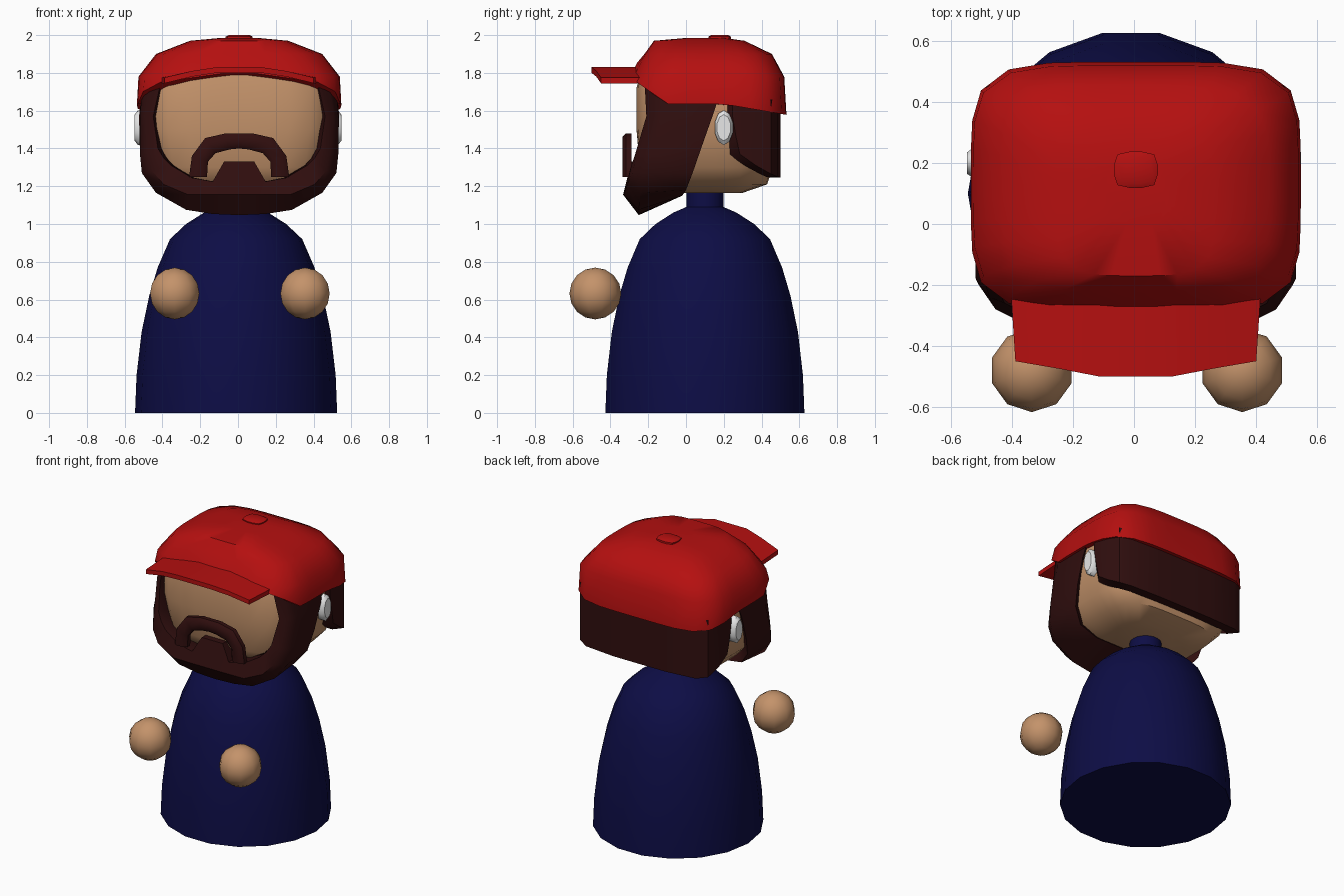
import bpy, bmesh, math
from mathutils import Vector

if "Cube" in bpy.data.objects:
    bpy.data.objects.remove(bpy.data.objects["Cube"])


def material(name, rgb):
    m = bpy.data.materials.new(name)
    m.diffuse_color = (*rgb, 1)
    m.use_nodes = True
    m.node_tree.nodes["Principled BSDF"].inputs["Base Color"].default_value = m.diffuse_color
    return m


RED = material("cap red", (0.46, 0.005, 0.005))
SKIN = material("skin tan", (0.55, 0.29, 0.145))
HAIR = material("dark brown", (0.03, 0.0045, 0.0045))
NAVY = material("navy", (0.004, 0.004, 0.06))
WHITE = material("ear white", (0.8, 0.8, 0.8))
CX = 0.006  # centre line of the head parts


def loft(name, rings, mat, angle=40):
    """Skin a list of closed rings into a capped solid."""
    bm = bmesh.new()
    vs = [[bm.verts.new(p) for p in r] for r in rings]
    n = len(rings[0])
    for a, b in zip(vs, vs[1:]):
        for i in range(n):
            j = (i + 1) % n
            bm.faces.new((a[i], a[j], b[j], b[i]))
    bm.faces.new(vs[0])
    bm.faces.new(vs[-1])
    bmesh.ops.recalc_face_normals(bm, faces=bm.faces)
    me = bpy.data.meshes.new(name)
    bm.to_mesh(me)
    bm.free()
    me.materials.append(mat)
    ob = bpy.data.objects.new(name, me)
    bpy.context.collection.objects.link(ob)
    bpy.ops.object.select_all(action='DESELECT')
    ob.select_set(True)
    bpy.context.view_layer.objects.active = ob
    bpy.ops.object.shade_smooth_by_angle(angle=math.radians(angle))
    return ob


def mirrored(half):
    """Complete right-hand sections (outside to centre) with their mirror images."""
    right = [[(CX + x, y, z) for x, y, z in r] for r in half]
    left = [[(CX - x, y, z) for x, y, z in r] for r in half[:-1]]
    return right + left[::-1]


def box_ring(hx, y0, y1, z, power=4, n=32):
    """Rounded rectangle; z is a height or a function of x and y."""
    pts = []
    for i in range(n):
        a = 2 * math.pi * (i + 0.5) / n
        c, s = math.cos(a), math.sin(a)
        k = (abs(c) ** power + abs(s) ** power) ** (-1 / power)
        x, y = hx * c * k, (y0 + y1) / 2 + (y1 - y0) / 2 * s * k
        pts.append((CX + x, y, z(x, y) if callable(z) else z))
    return pts


def round_ring(cx, cy, r, z, n=18):
    return [(cx + r * math.cos(2 * math.pi * i / n),
             cy + r * math.sin(2 * math.pi * i / n), z) for i in range(n)]


# Bell-shaped body with neck
profile = [(0.535, 0), (0.527, 0.2), (0.5, 0.43), (0.46, 0.62), (0.415, 0.77),
           (0.35, 0.92), (0.265, 1.0), (0.17, 1.06), (0.1, 1.09), (0.1, 1.17)]
loft("body", [round_ring(-0.01, 0.1, r, z) for r, z in profile], NAVY)

# Floating ball hands
for side, x in (("left", 0.355), ("right", -0.335)):
    bpy.ops.mesh.primitive_uv_sphere_add(segments=10, ring_count=8, radius=0.137,
                                         location=(x, -0.48, 0.632))
    hand = bpy.context.object
    hand.name = side + "_hand"
    hand.data.materials.append(SKIN)
    bpy.ops.object.shade_smooth_by_angle(angle=math.radians(40))

# Head
loft("head", [box_ring(*r) for r in [
    (0.25, -0.1, 0.3, 1.165), (0.38, -0.2, 0.43, 1.21), (0.465, -0.245, 0.46, 1.3),
    (0.505, -0.262, 0.475, 1.5), (0.505, -0.262, 0.475, 1.72),
    (0.42, -0.22, 0.42, 1.86)]], SKIN)


# Cap crown: hem rises over the forehead
def hem(x, y):
    if y > 0.2:
        return 1.635 - 0.055 * (y - 0.2) / 0.32
    t = min(1, max(0, (-0.11 - y) / 0.14))
    return 1.635 + t * (0.115 + 0.06 * max(0, 1 - abs(x) / 0.42))


def band(x, y):
    return max(1.78, hem(x, y) + 0.05)


loft("cap", [
    box_ring(0.48, -0.235, 0.47, hem, 5), box_ring(0.541, -0.285, 0.532, hem, 5),
    box_ring(0.533, -0.26, 0.52, band, 5), box_ring(0.44, -0.22, 0.455, 1.9),
    box_ring(0.26, -0.17, 0.31, 1.97), box_ring(0.1, 0.0, 0.2, 1.985)], RED)

# Cap button
loft("cap_button", [box_ring(h, 0.178 - h * 0.83, 0.178 + h * 0.83, z, 4, 12)
                    for h, z in ((0.072, 1.97), (0.072, 1.992), (0.055, 2.0))], RED)

# Cap brim, arched across the forehead
brim = [(0.395, -0.45, 1.745), (0.25, -0.475, 1.78), (0.12, -0.5, 1.8), (0, -0.5, 1.8)]
loft("cap_brim", mirrored([[(x + (0.015 if x > 0.3 else 0), -0.22, z), (x, y, z),
                            (x, y, z + 0.03),
                            (x + (0.015 if x > 0.3 else 0), -0.22, z + 0.03)]
                           for x, y, z in brim]), RED, 25)

# Beard: sections of face edge, front ridge, outer edge and back edge, ear to ear
beard = [
    ((0.41, -0.22, 1.77), (0.47, -0.19, 1.77), (0.51, -0.12, 1.77), (0.52, 0.17, 1.66)),
    ((0.455, -0.21, 1.57), (0.5, -0.18, 1.57), (0.525, -0.12, 1.57), (0.53, 0.14, 1.57)),
    ((0.43, -0.26, 1.4), (0.48, -0.24, 1.38), (0.525, -0.18, 1.37), (0.522, 0.08, 1.4)),
    ((0.4, -0.275, 1.35), (0.46, -0.28, 1.28), (0.515, -0.2, 1.27), (0.5, 0.035, 1.27)),
    ((0.36, -0.29, 1.31), (0.4, -0.31, 1.21), (0.44, -0.24, 1.165), (0.43, 0, 1.18)),
    ((0.25, -0.305, 1.245), (0.27, -0.33, 1.155), (0.28, -0.25, 1.075), (0.28, -0.02, 1.15)),
    ((0.14, -0.31, 1.225), (0.14, -0.333, 1.155), (0.14, -0.25, 1.053), (0.14, -0.02, 1.15)),
    ((0.08, -0.29, 1.33), (0.07, -0.333, 1.155), (0.07, -0.25, 1.05), (0.07, -0.02, 1.15)),
    ((0, -0.29, 1.33), (0, -0.333, 1.155), (0, -0.25, 1.047), (0, -0.02, 1.15))]
sections = []
for f, m, o, b in beard:
    inner_back = (b[0] * 0.9, b[1] - 0.03, b[2] + 0.03)
    inner_front = (f[0] * 0.93, -0.14, f[2])
    sections.append([f, m, o, b, inner_back, inner_front])
loft("beard", mirrored(sections), HAIR, 50)

# Moustache: outer and inner outline of the arch
arch = [((0.265, 1.25), (0.17, 1.25)), ((0.25, 1.36), (0.165, 1.33)),
        ((0.18, 1.455), (0.125, 1.375)), ((0.07, 1.48), (0.05, 1.395)),
        ((0, 1.48), (0, 1.4))]
sections = []
for o, i in arch:
    o, i = Vector(o), Vector(i)
    ring = [(0, -0.288), (0, -0.318), (0.22, -0.335), (0.78, -0.335), (1, -0.318), (1, -0.288)]
    sections.append([(o.lerp(i, t).x, y, o.lerp(i, t).y) for t, y in ring])
loft("moustache", mirrored(sections), HAIR, 45)

# Hair around the back of the head: plan position and lower edge
back = [(0.525, 0.245, 1.58), (0.525, 0.265, 1.46), (0.522, 0.285, 1.37),
        (0.515, 0.37, 1.31), (0.49, 0.45, 1.265), (0.42, 0.485, 1.25),
        (0.2, 0.5, 1.245), (0, 0.5, 1.245)]
loft("back_hair", mirrored([[(x, y, 1.66), (x, y, z), (x * 0.9, y - 0.06, z),
                             (x * 0.9, y - 0.06, 1.66)] for x, y, z in back]), HAIR)

# Ears: flat upright ovals
for name, s in (("left_ear", 1), ("right_ear", -1)):
    loft(name, [[(s * x, 0.2 + k * 0.05 * math.cos(a), 1.51 + k * 0.092 * math.sin(a))
                 for a in (math.pi * (i + 0.5) / 5 for i in range(10))]
                for x, k in ((0.48, 1), (0.53, 1), (0.547, 0.75))], WHITE)
